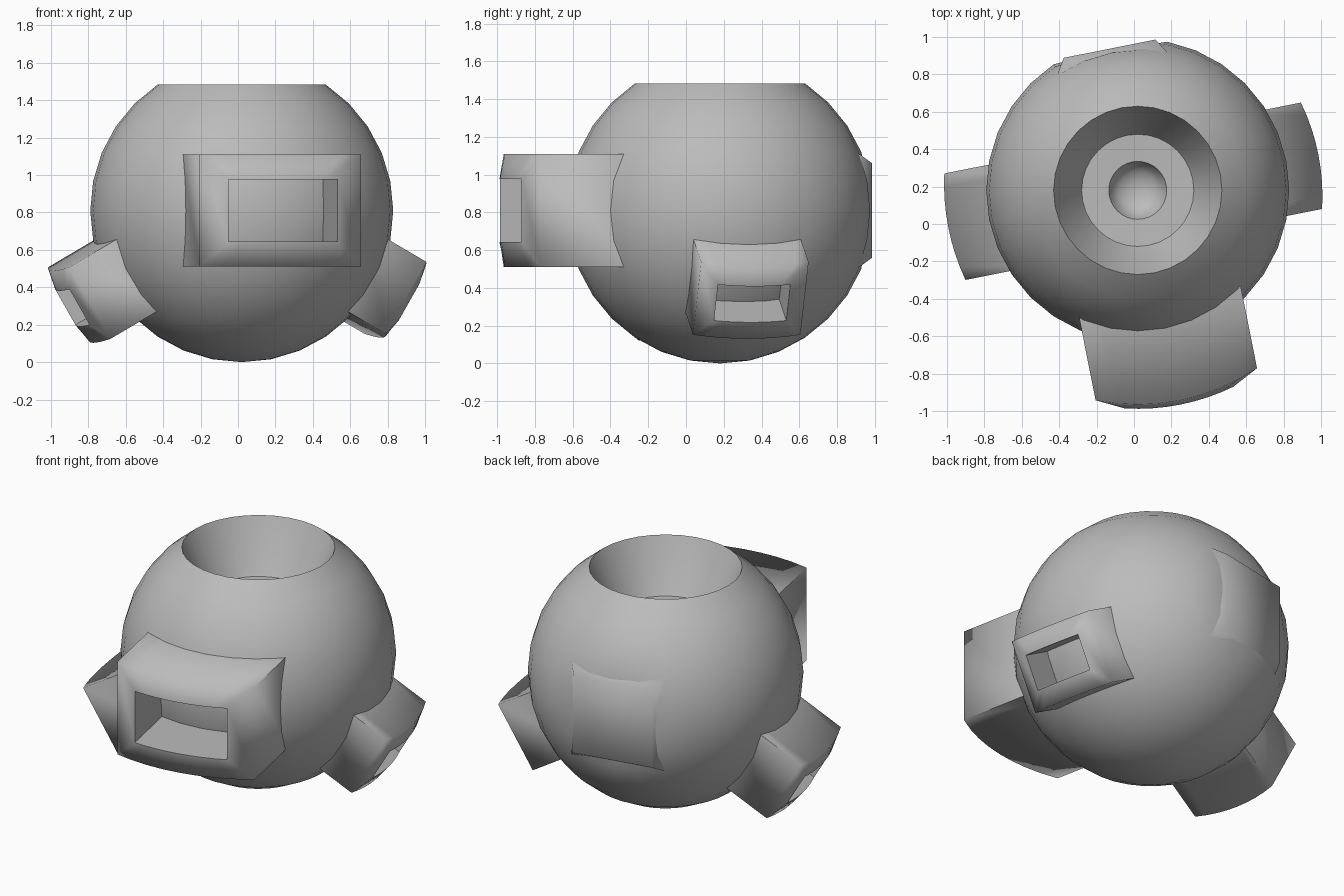
import bpy, bmesh, math
from mathutils import Vector, Matrix

if "Cube" in bpy.data.objects:
    bpy.data.objects.remove(bpy.data.objects["Cube"])

C = Vector((0.02, 0.18, 0.81))      # ball centre
R = 0.81                            # ball radius
STEP = math.radians(11.25)

grey = bpy.data.materials.new("plain_grey")
grey.diffuse_color = (0.5, 0.5, 0.5, 1)
grey.use_nodes = True
grey.node_tree.nodes["Principled BSDF"].inputs["Base Color"].default_value = grey.diffuse_color


def finish(name, bm, smooth_rule=None, angle=85):
    bmesh.ops.remove_doubles(bm, verts=bm.verts, dist=1e-4)
    bmesh.ops.recalc_face_normals(bm, faces=bm.faces)
    for f in bm.faces:
        f.smooth = bool(smooth_rule and smooth_rule(f))
    me = bpy.data.meshes.new(name)
    bm.to_mesh(me)
    bm.free()
    me.set_sharp_from_angle(angle=math.radians(angle))
    me.materials.append(grey)
    ob = bpy.data.objects.new(name, me)
    bpy.context.collection.objects.link(ob)
    return ob


def loft(bm, loops):
    rows = [[bm.verts.new(p) for p in loop] for loop in loops]
    n = len(rows[0])
    for a, b in zip(rows, rows[1:]):
        for i in range(n):
            j = (i + 1) % n
            bm.faces.new((a[i], a[j], b[j], b[i]))
    return rows


def placement(yaw, tilt=0):
    """Local -y points outward from the ball centre."""
    return (Matrix.Translation(C) @ Matrix.Rotation(STEP + math.radians(yaw), 4, 'Z')
            @ Matrix.Rotation(math.radians(tilt), 4, 'X'))


# Ball with open top, conical well and a small round dip in its floor
profile = [(R * math.cos(k * STEP), C.z + R * math.sin(k * STEP)) for k in range(-8, 6)]
profile += [(0.31, 1.17), (0.30, 1.155), (0.155, 1.15), (0.135, 1.10),
            (0.10, 1.065), (0.05, 1.045), (0.0, 1.04)]
back = placement(180)
back_inv = back.inverted()
bm = bmesh.new()
loft(bm, [[(C.x + r * math.cos(i * STEP), C.y + r * math.sin(i * STEP), z)
           for i in range(32)] for r, z in profile])
for v in bm.verts:                  # flatten the ball beneath the back plate
    p = back_inv @ v.co
    if p.y < -0.755:
        p.y = -0.755
        v.co = back @ p
bmesh.ops.dissolve_degenerate(bm, dist=1e-4, edges=bm.edges)


def in_well(f):
    c = f.calc_center_median()
    return math.hypot(c.x - C.x, c.y - C.y) < 0.305 and c.z > 1.0


finish("ball_body", bm, in_well, 40)


# Curved, bevelled window frames
def frame(name, yaw, tilt, hw, hh, ihw, ihh, r_out, r_in, off):
    def contour(w, h, radius=None):
        n = 8
        us = [w * (2 * i / n - 1) for i in range(n + 1)]
        pts = [(u, -h) for u in us] + [(u, h) for u in reversed(us)]
        return [(u, -(math.sqrt(radius ** 2 - u * u) if radius else 0.55), z + off)
                for u, z in pts]
    b = bmesh.new()
    loft(b, [contour(hw, hh), contour(hw, hh, r_out),
             contour(ihw, ihh, r_in), contour(ihw, ihh)])
    b.transform(placement(yaw, tilt))
    finish(name, b, lambda f: True)


frame("front_window_frame", 0, 0, 0.44, 0.30, 0.296, 0.166, 1.145, 1.168, 0.0)
frame("right_window_frame", 90, 30, 0.29, 0.222, 0.195, 0.11, 1.00, 1.02, 0.015)
frame("left_window_frame", -90, 30, 0.29, 0.222, 0.195, 0.11, 1.055, 1.075, 0.015)

# Tapered back plate
bm = bmesh.new()
rows = loft(bm, [[(sx * h, -d, sz * h) for sx, sz in ((-1, -1), (1, -1), (1, 1), (-1, 1))]
                 for h, d in ((0.31, 0.64), (0.295, 0.70), (0.25, 0.772))])
bm.faces.new(rows[-1])
bm.transform(back)
finish("back_plate", bm)
